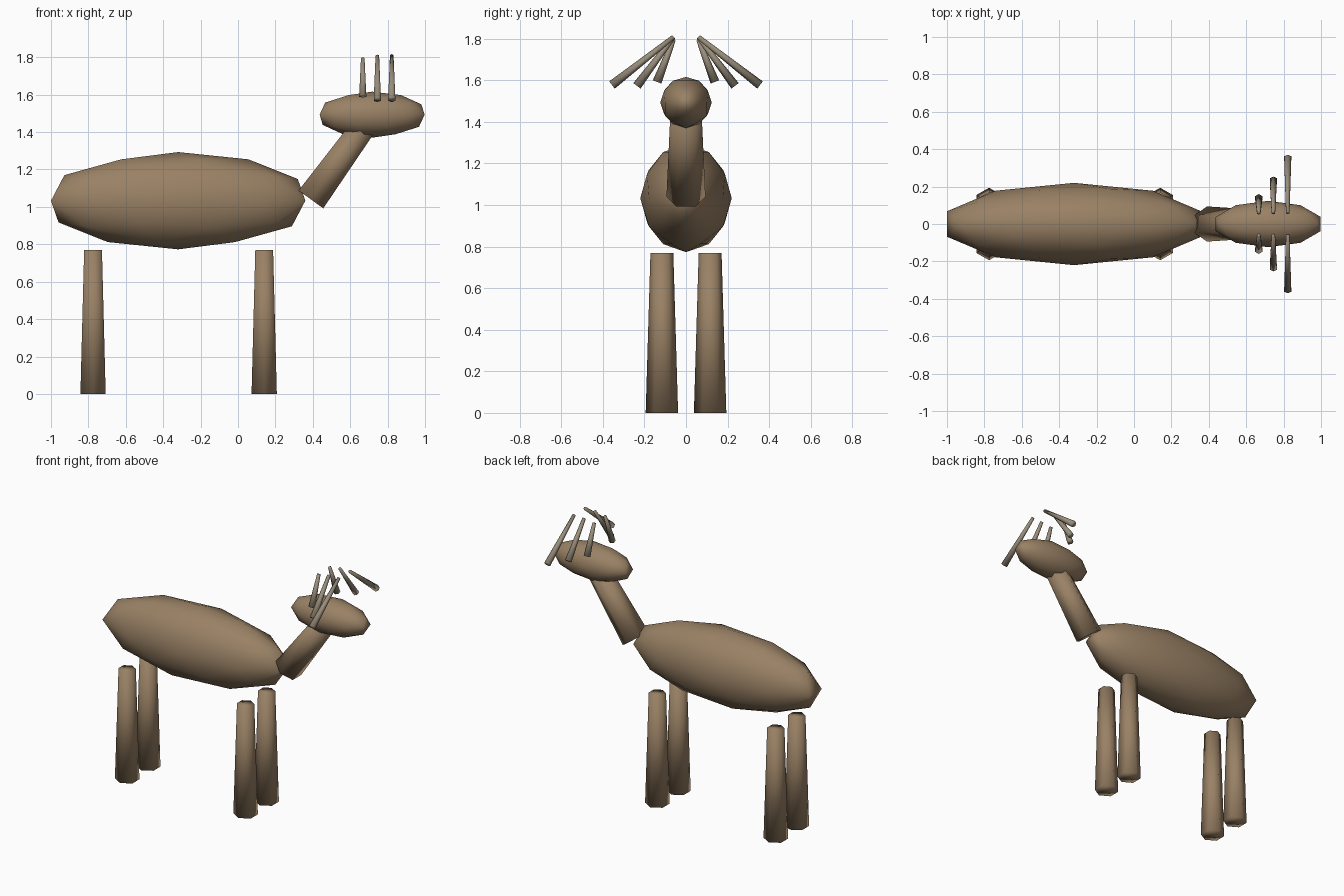
import bpy
from mathutils import Vector

if "Cube" in bpy.data.objects:
    bpy.data.objects.remove(bpy.data.objects["Cube"], do_unlink=True)


def make_material(name, rgb):
    mat = bpy.data.materials.new(name)
    mat.use_nodes = True
    mat.diffuse_color = (*rgb, 1)
    mat.node_tree.nodes["Principled BSDF"].inputs["Base Color"].default_value = (*rgb, 1)
    return mat


hide = make_material("brown hide", (0.32, 0.22, 0.13))
horn = make_material("grey horn", (0.32, 0.27, 0.20))


def finish(name, mat):
    obj = bpy.context.object
    obj.name = name
    obj.data.materials.append(mat)
    bpy.ops.object.shade_smooth()
    return obj


def ellipsoid(name, centre, radii):
    bpy.ops.mesh.primitive_ico_sphere_add(subdivisions=2, radius=1, location=centre)
    finish(name, hide).scale = radii


def taper(name, start, end, r_start, r_end, mat):
    """Six-sided tapered rod, tilted only in the xz or yz plane."""
    start, end = Vector(start), Vector(end)
    axis = end - start
    bpy.ops.mesh.primitive_cone_add(vertices=6, radius1=r_start, radius2=r_end,
                                    depth=axis.length, location=(start + end) / 2)
    obj = finish(name, mat)
    obj.rotation_mode = 'QUATERNION'
    obj.rotation_quaternion = Vector((0, 0, 1)).rotation_difference(axis)


# Body, neck and head
ellipsoid("body", (-0.32, 0, 1.033), (0.715, 0.22, 0.26))
taper("neck", (0.39, 0, 1.04), (0.684, 0, 1.445), 0.094, 0.075, hide)
ellipsoid("head", (0.717, 0, 1.493), (0.295, 0.124, 0.123))

# Legs and antlers on both sides
for side, word in ((-1, "right"), (1, "left")):
    for x, place in ((-0.775, "back"), (0.14, "front")):
        y = side * 0.116
        taper(f"{place}_{word}_leg", (x, y, 0), (x, y, 0.77), 0.078, 0.055, hide)
    for i, (x, y, z, top) in enumerate(((0.667, 0.139, 1.592, 1.795),
                                        (0.745, 0.236, 1.573, 1.807),
                                        (0.822, 0.356, 1.577, 1.808))):
        taper(f"{word}_antler_{i + 1}", (x, side * y, z), (x, side * 0.06, top),
              0.022, 0.011, horn)
